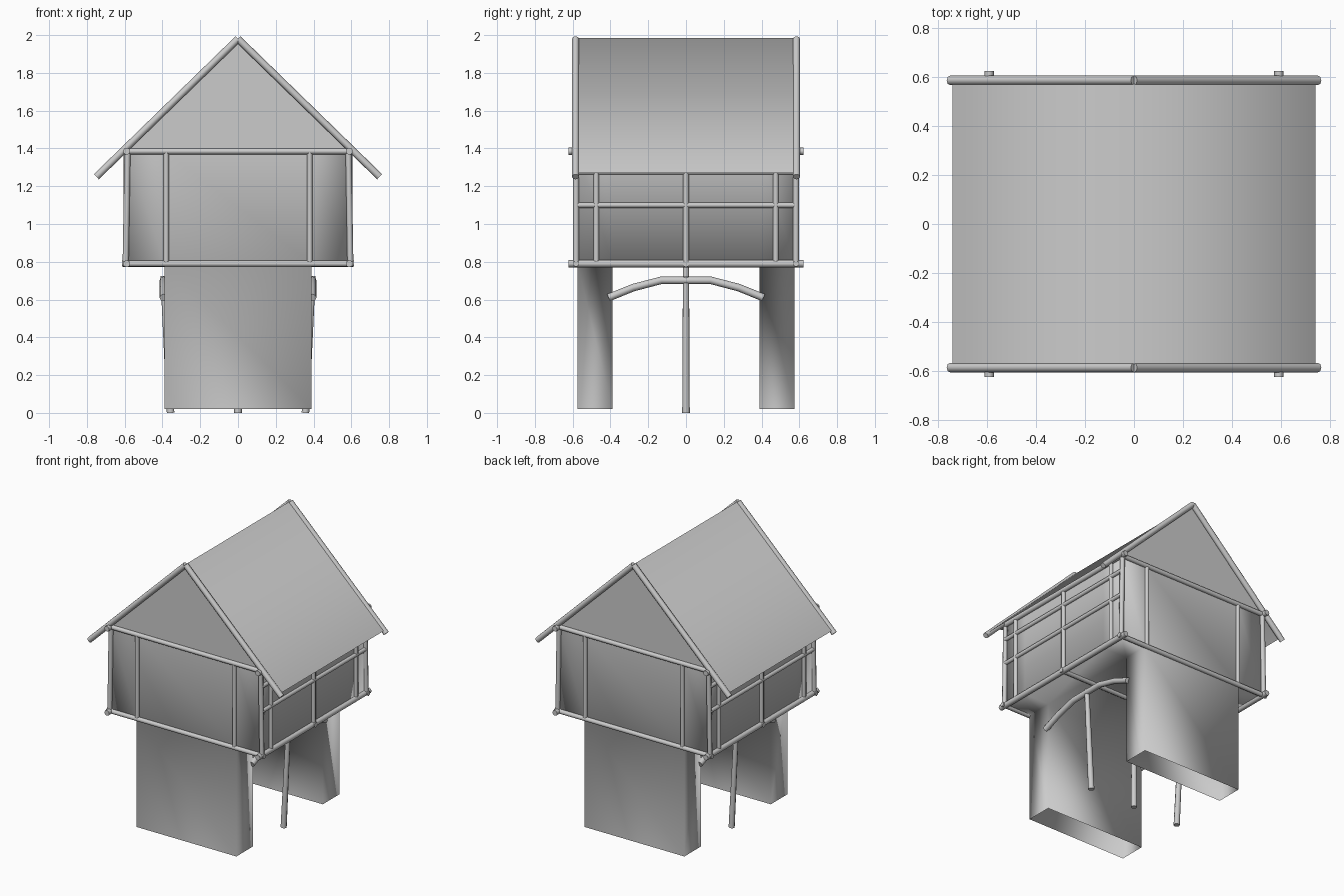
import bpy, bmesh
from mathutils import Vector

default = bpy.data.objects.get("Cube")
if default:
    bpy.data.objects.remove(default, do_unlink=True)

grey = bpy.data.materials.new("plain grey")
grey.use_nodes = True
tone = (0.6, 0.6, 0.6, 1)
grey.diffuse_color = tone
grey.node_tree.nodes["Principled BSDF"].inputs["Base Color"].default_value = tone


def finish(name, bm, smooth=True):
    """Turn a bmesh into a named object."""
    mesh = bpy.data.meshes.new(name)
    bm.to_mesh(mesh)
    bm.free()
    mesh.materials.append(grey)
    for p in mesh.polygons:
        p.use_smooth = smooth
    obj = bpy.data.objects.new(name, mesh)
    bpy.context.collection.objects.link(obj)
    return obj


def pole(name, points, r=0.018, r_start=None):
    """Round eight-sided pole swept along a list of points."""
    bm = bmesh.new()
    pts = [Vector(p) for p in points]
    rings = []
    for i, p in enumerate(pts):
        along = (pts[min(i + 1, len(pts) - 1)] - pts[max(i - 1, 0)]).normalized()
        turn = along.to_track_quat('Z', 'Y').to_matrix().to_4x4()
        turn.translation = p
        size = r_start if r_start and i == 0 else r
        rings.append(bmesh.ops.create_circle(bm, cap_ends=False, segments=8,
                                             radius=size, matrix=turn)["verts"])
    for a, b in zip(rings, rings[1:]):
        for k in range(8):
            n = (k + 1) % 8
            bm.faces.new((a[k], a[n], b[n], b[k]))
    bm.faces.new(rings[0][::-1])
    bm.faces.new(rings[-1])
    bmesh.ops.recalc_face_normals(bm, faces=bm.faces)
    obj = finish(name, bm)
    bpy.ops.object.select_all(action='DESELECT')
    obj.select_set(True)
    bpy.context.view_layer.objects.active = obj
    bpy.ops.object.shade_smooth_by_angle(angle=0.9)
    return obj


FLOOR, TOP, RIDGE = 0.79, 1.39, 1.98
WX, WY = 0.585, 0.575          # wall half sizes
LX, LY = 0.39, 0.39            # leg half width, leg inner face

# House box with two legs drawn down from the floor, open at the feet
bm = bmesh.new()
bmesh.ops.create_grid(bm, x_segments=3, y_segments=3, size=1)
for v in bm.verts:
    v.co.x = (1 if v.co.x > 0 else -1) * (WX if abs(v.co.x) > 0.9 else LX)
    v.co.y = (1 if v.co.y > 0 else -1) * (WY if abs(v.co.y) > 0.9 else LY)
    v.co.z = FLOOR
outline = [e for e in bm.edges if e.is_boundary]
foot_cells = [f for f in bm.faces
              if abs(f.calc_center_median().x) < 0.1 and abs(f.calc_center_median().y) > 0.4]
walls = bmesh.ops.extrude_edge_only(bm, edges=outline)["geom"]
for v in walls:
    if isinstance(v, bmesh.types.BMVert):
        v.co.z = TOP
for cell in foot_cells:
    rim = bmesh.ops.extrude_edge_only(bm, edges=list(cell.edges))["geom"]
    for v in rim:
        if isinstance(v, bmesh.types.BMVert):
            v.co.z = 0.02
bmesh.ops.delete(bm, geom=foot_cells, context='FACES_ONLY')
bmesh.ops.recalc_face_normals(bm, faces=bm.faces)
finish("walls_and_legs", bm)

# Roof sheet
bm = bmesh.new()
rows = [[bm.verts.new((x, y, z)) for x, z in ((-0.74, 1.27), (0, RIDGE + 0.005), (0.74, 1.27))]
        for y in (-0.575, 0.575)]
for k in range(2):
    bm.faces.new((rows[0][k], rows[0][k + 1], rows[1][k + 1], rows[1][k]))
bmesh.ops.recalc_face_normals(bm, faces=bm.faces)
finish("roof", bm)

# Gable ends
for side, y in (("front", -WY), ("back", WY)):
    bm = bmesh.new()
    corners = [bm.verts.new(c) for c in ((-0.61, y, TOP), (0.61, y, TOP), (0, y, RIDGE))]
    bm.faces.new(corners if y < 0 else corners[::-1])
    finish(side + "_gable", bm, False)

# Frame poles on the front and back
for side, s in (("front", -1), ("back", 1)):
    y = s * 0.582
    pole(side + "_floor_beam", [(-0.615, y, FLOOR), (0.615, y, FLOOR)], 0.016)
    pole(side + "_top_beam", [(-0.61, y, 1.385), (0.61, y, 1.385)], 0.016)
    for hand, m in (("left", 1), ("right", -1)):
        pole(f"{side}_{hand}_corner_post", [(m * 0.595, y, FLOOR), (m * 0.585, y, TOP)], 0.016)
        pole(f"{side}_{hand}_stud", [(m * 0.38, y, FLOOR), (m * 0.38, y, TOP)], 0.014)
        pole(f"{side}_{hand}_verge_pole",
             [(0, s * 0.585, RIDGE), (m * 0.75, s * 0.585, 1.25)], 0.019)

# Frame poles on the sides, and the arch under each side
for hand, m in (("left", 1), ("right", -1)):
    x = m * 0.59
    for part, z in (("floor", FLOOR), ("top", 1.385)):
        pole(f"{hand}_{part}_beam", [(x, -0.623, z), (x, 0.623, z)], 0.019)
    for part, z in (("middle", 1.1), ("upper", 1.275)):
        pole(f"{hand}_{part}_rail", [(x, -0.58, z), (x, 0.58, z)], 0.014)
    for i, y in enumerate((-0.475, 0, 0.475)):
        pole(f"{hand}_stud_{i + 1}", [(x, y, FLOOR), (x, y, TOP)], 0.015)
    arch = [(m * 0.395, y, 0.705 - 0.55 * max(abs(y) - 0.1, 0) ** 1.5)
            for y in (-0.41, -0.28, -0.13, 0.13, 0.28, 0.41)]
    pole(hand + "_arch", arch, 0.02)
    pole(hand + "_stilt", [(m * 0.357, 0, 0), (m * 0.395, 0, 0.725)], 0.016, 0.02)

# Middle support
pole("middle_stilt", [(0, 0, 0), (0, 0, FLOOR)], 0.016, 0.02)
pole("floor_joist", [(-0.61, 0, FLOOR), (0.61, 0, FLOOR)], 0.018)
